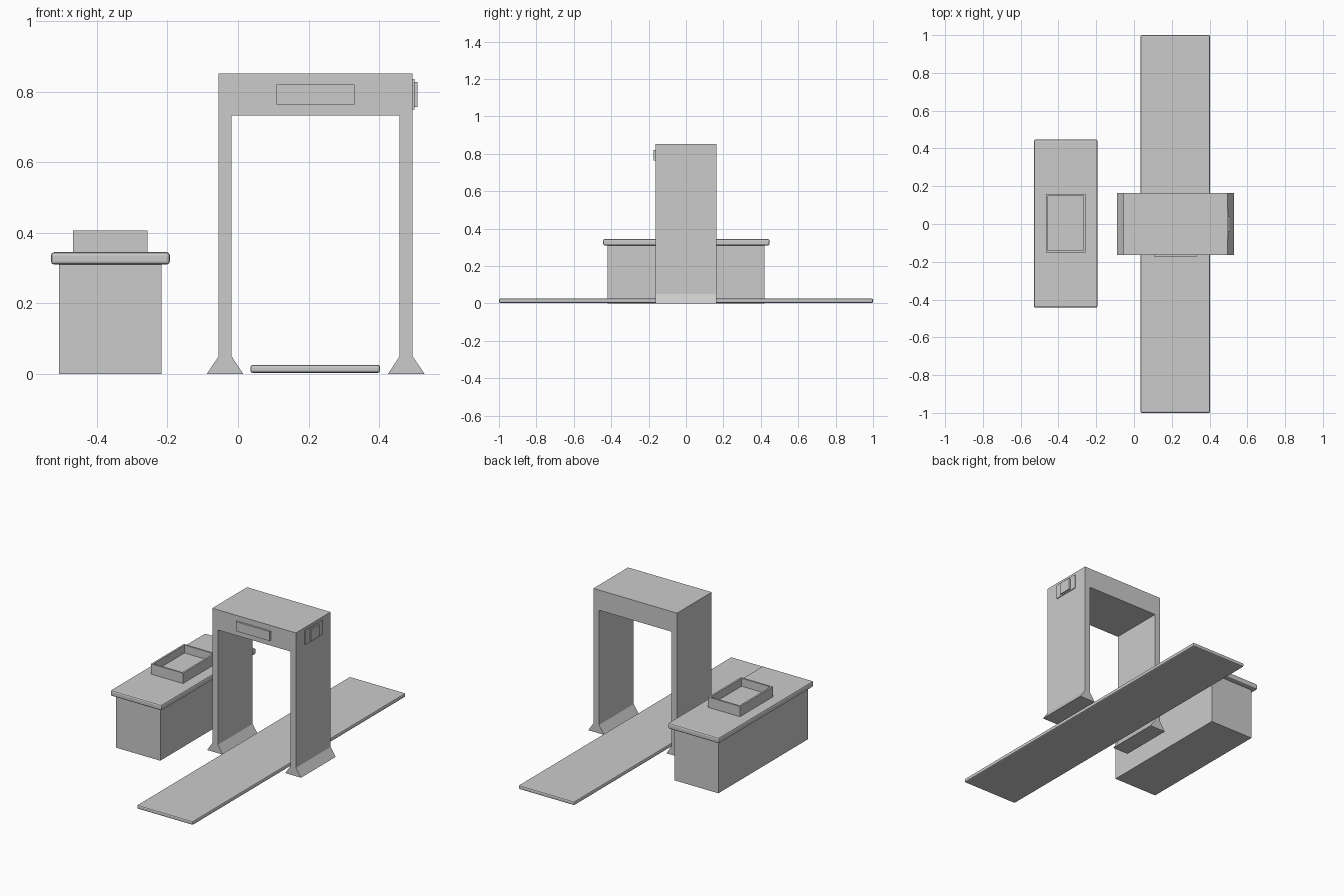
import bpy, bmesh

if "Cube" in bpy.data.objects:
    bpy.data.objects.remove(bpy.data.objects["Cube"])


def finish(name, bm):
    bmesh.ops.recalc_face_normals(bm, faces=bm.faces)
    me = bpy.data.meshes.new(name)
    bm.to_mesh(me)
    bm.free()
    ob = bpy.data.objects.new(name, me)
    bpy.context.collection.objects.link(ob)
    return ob


def box_bm(lo, hi):
    bm = bmesh.new()
    bmesh.ops.create_cube(bm, size=1)
    for v in bm.verts:
        v.co = [(a + b) / 2 + c * (b - a) for a, b, c in zip(lo, hi, v.co)]
    return bm


def box(name, lo, hi, bevel=0):
    ob = finish(name, box_bm(lo, hi))
    if bevel:
        mod = ob.modifiers.new("Bevel", 'BEVEL')
        mod.width = bevel
        mod.segments = 2
    return ob


# Detector arch: front profile with flared feet, extruded in depth
cx, depth = 0.22, 0.163
half = [(0.275, 0.852), (0.275, 0.05), (0.309, 0), (0.205, 0), (0.238, 0.05), (0.238, 0.732)]
profile = [(cx + x, z) for x, z in half] + [(cx - x, z) for x, z in reversed(half)]
bm = bmesh.new()
face = bm.faces.new([bm.verts.new((x, -depth, z)) for x, z in profile])
new = bmesh.ops.extrude_face_region(bm, geom=[face])["geom"]
bmesh.ops.translate(bm, vec=(0, 2 * depth, 0),
                    verts=[g for g in new if isinstance(g, bmesh.types.BMVert)])
finish("detector_arch", bm)

# Front display and side control panel
box("front_display", (0.109, -0.175, 0.764), (0.33, -0.16, 0.82))
box("side_panel", (0.49, -0.08, 0.75), (0.50, 0.08, 0.836))
box("side_panel_screen", (0.495, -0.04, 0.757), (0.508, 0.04, 0.828))

# Floor mat
box("floor_mat", (0.035, -1, 0.003), (0.403, 1, 0.026), 0.007)

# Side table
box("table_body", (-0.507, -0.42, 0), (-0.217, 0.42, 0.312))
box("table_top", (-0.53, -0.443, 0.31), (-0.193, 0.447, 0.345), 0.009)

# Open tray: inset the top face and push it down
bm = box_bm((-0.467, -0.15, 0.344), (-0.257, 0.16, 0.406))
bm.normal_update()
top = max(bm.faces, key=lambda f: f.calc_center_median().z)
bmesh.ops.inset_region(bm, faces=[top], thickness=0.015)
new = bmesh.ops.extrude_face_region(bm, geom=[top])["geom"]
bmesh.ops.delete(bm, geom=[top], context='FACES')
bmesh.ops.translate(bm, vec=(0, 0, -0.047),
                    verts=[g for g in new if isinstance(g, bmesh.types.BMVert)])
finish("tray", bm)
